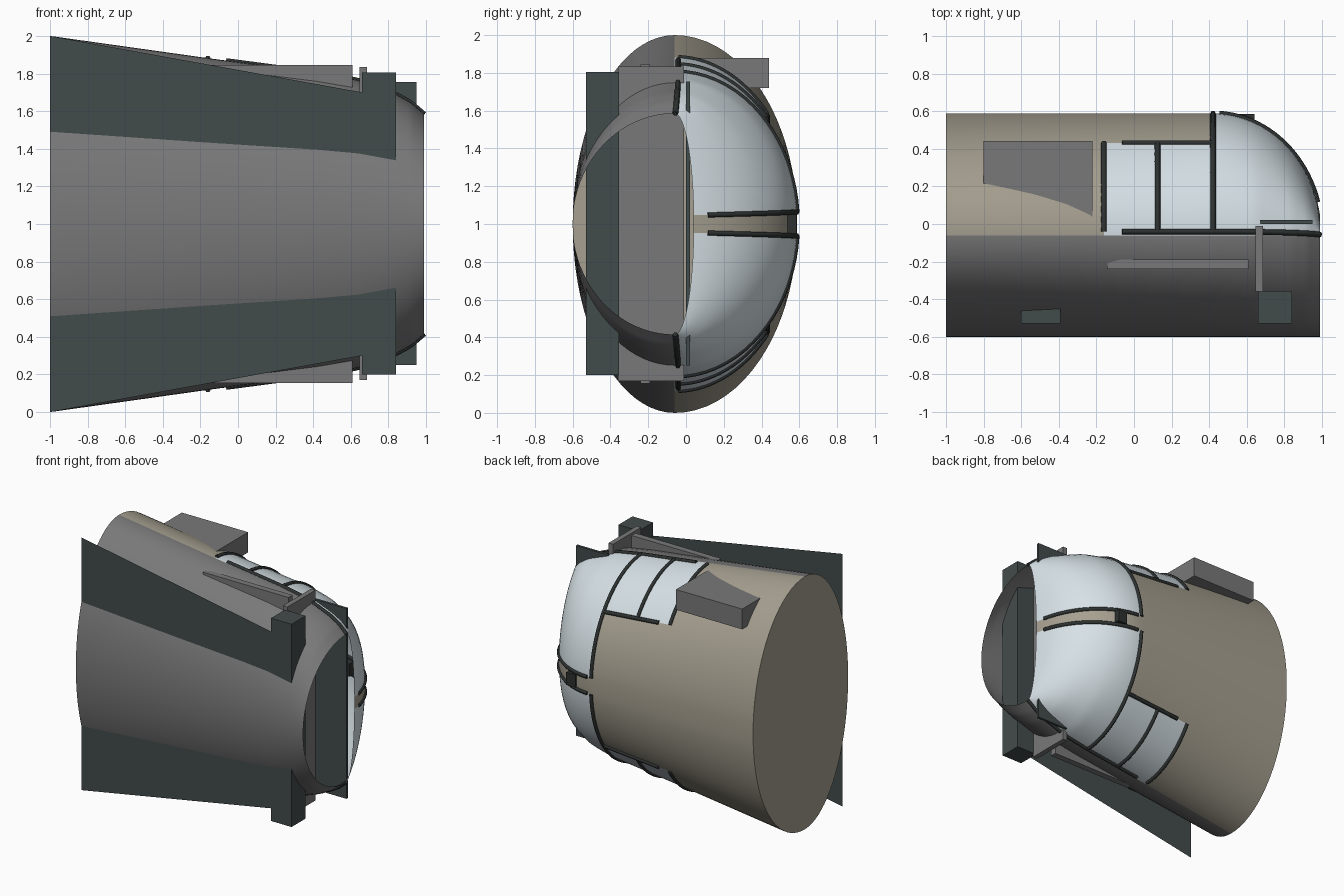
import bpy, bmesh, math

cube = bpy.data.objects.get("Cube")
if cube:
    bpy.data.objects.remove(cube, do_unlink=True)


def material(name, rgb):
    m = bpy.data.materials.new(name)
    m.use_nodes = True
    m.diffuse_color = (*rgb, 1)
    bsdf = m.node_tree.nodes["Principled BSDF"]
    bsdf.inputs["Base Color"].default_value = (*rgb, 1)
    bsdf.inputs["Roughness"].default_value = 0.6
    return m


TAN = material("warm tan", (0.38, 0.35, 0.28))
GREY = material("mid grey", (0.19, 0.19, 0.19))
GLASS = material("pale glass", (0.68, 0.76, 0.80))
DARK = material("dark slate", (0.055, 0.072, 0.070))
FRAME = material("frame black", (0.026, 0.031, 0.030))

# Main measures of the hull
MID_Y, MID_Z = -0.06, 1.0
TAIL, WINDOW, DOME, NOSE = -1.0, -0.16, 0.42, 0.99
STRIP = 1.49                       # angle where the centre strip begins
SILL = math.asin(0.49 / 0.65)      # angle of the side window's upper edge
WIDTHS = [(-1, 1.0), (-0.16, 0.882), (0.42, 0.805), (0.64, 0.765),
          (0.84, 0.69), (0.92, 0.645), (0.99, 0.585)]


def half_width(x):
    for (x0, w0), (x1, w1) in zip(WIDTHS, WIDTHS[1:]):
        if x <= x1 + 1e-6:
            return w0 + (w1 - w0) * (x - x0) / (x1 - x0)
    return WIDTHS[-1][1]


def crown(x):
    s = max(0, (x - DOME) / 0.577)
    return 0.65 * math.sqrt(1 - s * s)


def on_hull(x, t, side=1):
    """Point on the hull: t is 0 at the widest line, 90 degrees at the crown."""
    rise = crown(x) if t > 0 else 0.54
    return (x, MID_Y + rise * math.sin(t),
            MID_Z + side * half_width(x) * math.cos(t))


def spread(a, b, n):
    return [a + (b - a) * i / n for i in range(n + 1)]


def new_object(name, bm, mats):
    bmesh.ops.recalc_face_normals(bm, faces=bm.faces)
    mesh = bpy.data.meshes.new(name)
    bm.to_mesh(mesh)
    bm.free()
    for m in mats:
        mesh.materials.append(m)
    ob = bpy.data.objects.new(name, mesh)
    bpy.context.collection.objects.link(ob)
    return ob


def box(name, mat, xs, ys, zs):
    bm = bmesh.new()
    bmesh.ops.create_cube(bm, size=1)
    for v in bm.verts:
        v.co = [lo + (hi - lo) * (c + 0.5) for c, (lo, hi) in zip(v.co, (xs, ys, zs))]
    return new_object(name, bm, [mat])


def bar(name, path, depth=0.015):
    cu = bpy.data.curves.new(name, "CURVE")
    cu.dimensions = "3D"
    cu.bevel_depth = depth
    cu.bevel_resolution = 1
    cu.use_fill_caps = True
    sp = cu.splines.new("POLY")
    sp.points.add(len(path) - 1)
    for p, co in zip(sp.points, path):
        p.co = (*co, 1)
    cu.materials.append(FRAME)
    ob = bpy.data.objects.new(name, cu)
    bpy.context.collection.objects.link(ob)


# Hull: lofted rings, open at the nose and capped at the tail
dome_end = math.asin((NOSE - DOME) / 0.577)
stations = (spread(TAIL, WINDOW, 6) + spread(WINDOW, DOME, 6)[1:]
            + [DOME + 0.577 * math.sin(a) for a in spread(0, dome_end, 24)[1:]])
quarter = spread(0, SILL, 10) + spread(SILL, STRIP, 9)[1:]
angles = (quarter + [math.pi - a for a in reversed(quarter)]
          + spread(math.pi, 2 * math.pi, 40)[1:-1])


def hull_material(x, t):
    if t > math.pi:
        return 1
    up = min(t, math.pi - t)
    if x > DOME and up < STRIP or WINDOW < x < DOME and up < SILL:
        return 2
    return 0


bm = bmesh.new()
rings = []
for x in stations:
    ring = []
    for t in angles:
        rise = crown(x) if t <= math.pi else 0.54
        ring.append(bm.verts.new((x, MID_Y + rise * math.sin(t),
                                  MID_Z + half_width(x) * math.cos(t))))
    rings.append(ring)
n = len(angles)
for i in range(len(rings) - 1):
    for j in range(n):
        k = (j + 1) % n
        f = bm.faces.new((rings[i][j], rings[i][k], rings[i + 1][k], rings[i + 1][j]))
        t_next = angles[k] if k else 2 * math.pi
        f.material_index = hull_material((stations[i] + stations[i + 1]) / 2,
                                         (angles[j] + t_next) / 2)
bm.faces.new(rings[0])
hull = new_object("hull", bm, [TAN, GREY, GLASS])
bpy.context.view_layer.objects.active = hull
hull.select_set(True)
bpy.ops.object.shade_smooth_by_angle(angle=math.radians(35))
hull.select_set(False)

# Window frames on both sides
for side, word in ((1, "upper"), (-1, "lower")):
    front_part = [x for x in stations if x >= DOME]
    rear_part = [x for x in stations if WINDOW <= x <= DOME]
    bar(word + "_sill_frame", [on_hull(x, 0.03, side) for x in rear_part + front_part[1:]])
    bar(word + "_window_top_frame", [on_hull(x, SILL, side) for x in rear_part])
    bar(word + "_centre_frame", [on_hull(x, STRIP, side) for x in front_part if x < 0.98])
    for name, x, top in (("rear", WINDOW, SILL), ("middle", 0.125, SILL), ("dome", DOME, STRIP)):
        bar(f"{word}_{name}_frame", [on_hull(x, t, side) for t in spread(0.03, top, 20)])

# Small block set into the centre strip
box("strip_block", FRAME, (0.56, 0.64), (0.48, 0.585), (0.95, 1.05))

# Flat tapered wing sheet
bm = bmesh.new()
bm.faces.new([bm.verts.new(p) for p in ((-1, -0.53, 0), (0.66, -0.53, 0.3),
                                        (0.66, -0.53, 1.7), (-1, -0.53, 2))])
new_object("wing_sheet", bm, [DARK])

# Cross members running through the nose
box("cross_beam", DARK, (0.66, 0.84), (-0.53, -0.355), (0.2, 1.805))
box("cross_strut", GREY, (0.645, 0.685), (-0.36, -0.01), (0.17, 1.835))
box("cross_blade", DARK, (0.67, 0.95), (0, 0.02), (0.25, 1.755))

# Side rails and small mounts, mirrored
for side, word in ((1, "upper"), (-1, "lower")):
    def span(a, b):
        return tuple(sorted((MID_Z + side * a, MID_Z + side * b)))
    box(word + "_rail", GREY, (-0.14, 0.61), (-0.24, -0.19), span(0.7, 0.845))
    box(word + "_mount", DARK, (-0.6, -0.39), (-0.53, -0.4), span(0.45, 0.63))

# Single intake box on the upper side
box("intake_box", GREY, (-0.8, -0.22), (0.04, 0.44), (1.72, 1.88))
